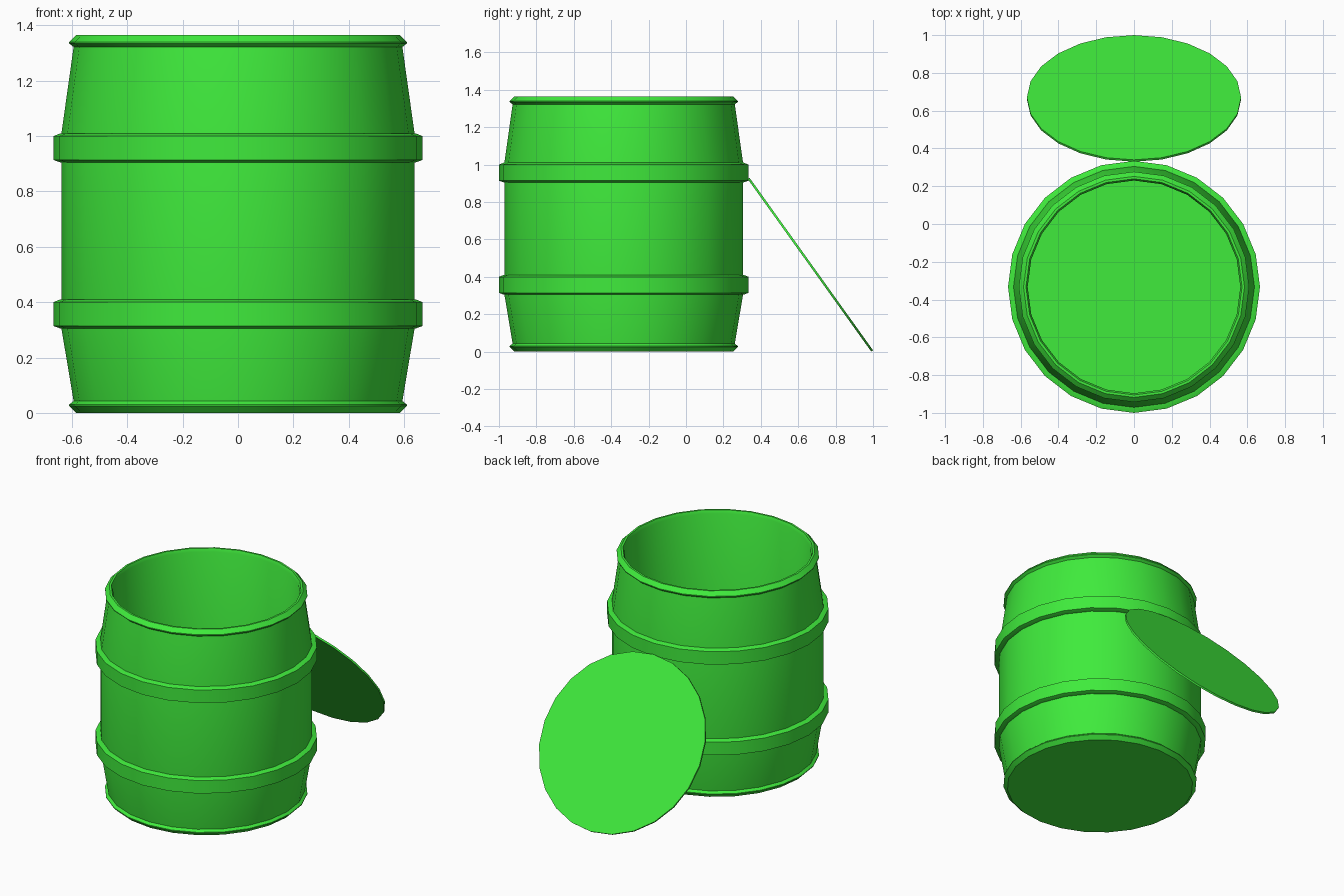
import bpy, bmesh, math

if "Cube" in bpy.data.objects:
    bpy.data.objects.remove(bpy.data.objects["Cube"])

SIDES = 24
CY = -0.333  # barrel axis position in y

green = bpy.data.materials.new("green_paint")
green.diffuse_color = (0.05, 0.83, 0.045, 1)
green.use_nodes = True
green.node_tree.nodes["Principled BSDF"].inputs["Base Color"].default_value = green.diffuse_color


def lathe(name, profile, closed=False, location=(0, CY, 0), rotation=(0, 0, 0)):
    """Revolve (radius, z) points; radius 0 ends become flat caps."""
    bm = bmesh.new()
    pts = [p for p in profile if p[0] > 0]
    rings = []
    for r, z in pts:
        rings.append([bm.verts.new((r * math.cos(2 * math.pi * i / SIDES),
                                    r * math.sin(2 * math.pi * i / SIDES), z))
                      for i in range(SIDES)])
    pairs = list(zip(rings, rings[1:]))
    if closed:
        pairs.append((rings[-1], rings[0]))
    for a, b in pairs:
        for i in range(SIDES):
            j = (i + 1) % SIDES
            bm.faces.new((a[i], a[j], b[j], b[i]))
    if not closed:
        bm.faces.new(rings[0][::-1])
        bm.faces.new(rings[-1])
    bmesh.ops.recalc_face_normals(bm, faces=bm.faces)
    mesh = bpy.data.meshes.new(name)
    bm.to_mesh(mesh)
    bm.free()
    obj = bpy.data.objects.new(name, mesh)
    bpy.context.collection.objects.link(obj)
    obj.location, obj.rotation_euler = location, rotation
    mesh.materials.append(green)
    bpy.ops.object.select_all(action='DESELECT')
    obj.select_set(True)
    bpy.context.view_layer.objects.active = obj
    bpy.ops.object.shade_smooth_by_angle(angle=math.radians(30))
    return obj


# Hollow barrel body: base, bottom lip, staves, top lip, inner wall, floor
lathe("barrel_body", [
    (0.585, 0.0), (0.61, 0.025), (0.61, 0.03), (0.594, 0.043),
    (0.638, 0.305), (0.638, 1.01),
    (0.594, 1.322), (0.61, 1.335), (0.61, 1.34), (0.585, 1.365),
    (0.572, 1.365), (0.563, 1.345), (0.563, 0.04)])

# Two raised hoops with chamfered edges
for name, z in (("lower_hoop", 0.305), ("upper_hoop", 0.905)):
    lathe(name, [(0.63, z), (0.642, z), (0.667, z + 0.009),
                 (0.667, z + 0.095), (0.642, z + 0.105), (0.63, z + 0.105)],
          closed=True)

# Lid leaning against the back of the barrel
lathe("lid", [(0.567, -0.006), (0.567, 0.006)],
      location=(0, 0.665, 0.465), rotation=(math.radians(-54.4), 0, 0))
